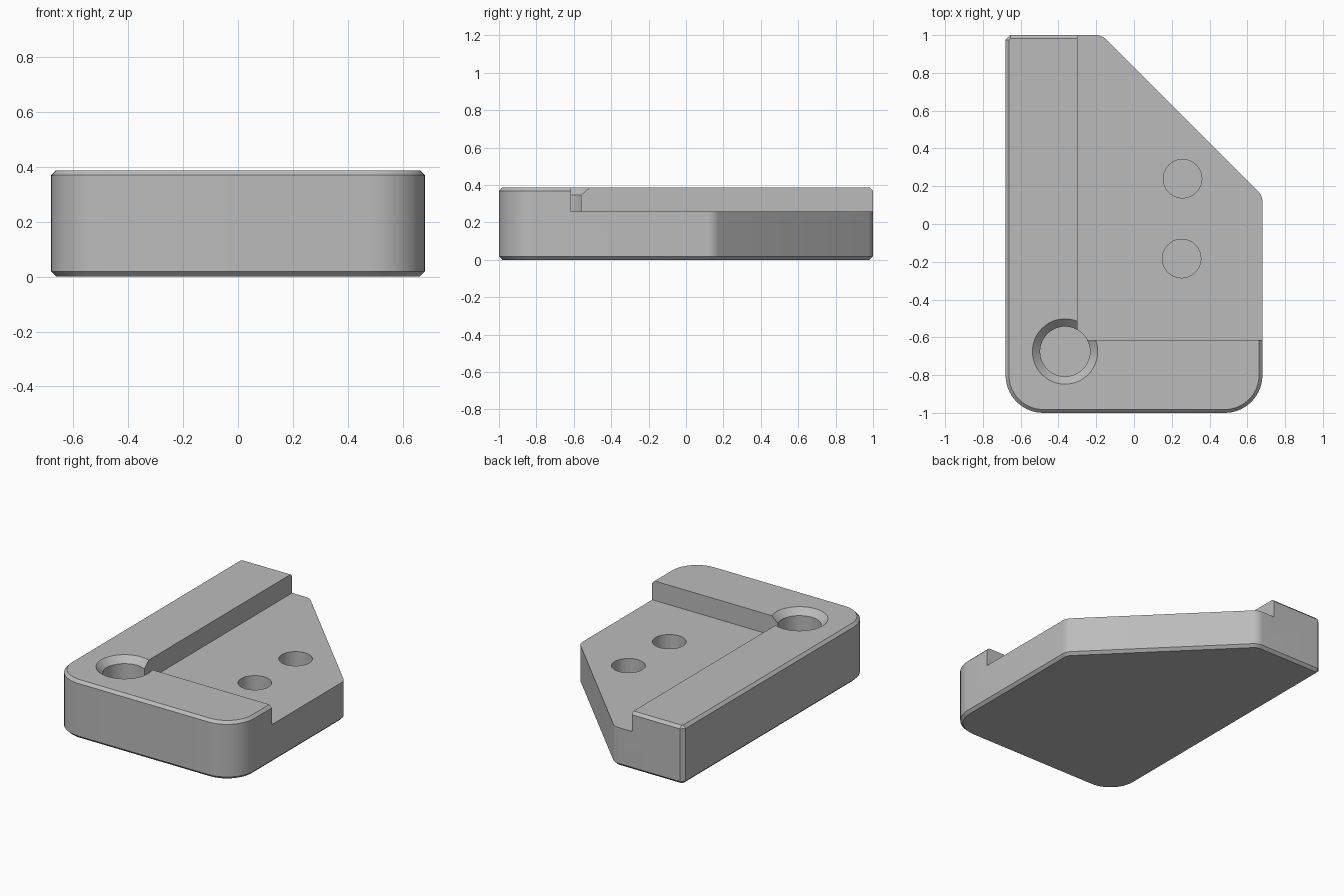
import bpy, bmesh, math
from mathutils import Vector

cube = bpy.data.objects.get("Cube")
if cube:
    bpy.data.objects.remove(cube, do_unlink=True)

HEIGHT, CHAMFER, FLOOR = 0.387, 0.018, 0.257

metal = bpy.data.materials.new("grey metal")
metal.use_nodes = True
grey = (0.5, 0.5, 0.5, 1)
metal.diffuse_color = grey
metal.node_tree.nodes["Principled BSDF"].inputs["Base Color"].default_value = grey

# Outline corners, counter-clockwise: x, y, corner radius, arc steps
CORNERS = [(-0.68, -1, 0.2, 14), (0.68, -1, 0.2, 14), (0.68, 0.15, 0.08, 6),
           (-0.17, 1, 0.08, 6), (-0.68, 1, 0.025, 1)]


def outline(inset):
    """Rounded outline moved inwards by inset."""
    points = []
    for i, (x, y, radius, steps) in enumerate(CORNERS):
        here = Vector((x, y))
        before = Vector(CORNERS[i - 1][:2])
        after = Vector(CORNERS[(i + 1) % len(CORNERS)][:2])
        d1, d2 = (here - before).normalized(), (after - here).normalized()
        n1, n2 = Vector((d1.y, -d1.x)), Vector((d2.y, -d2.x))
        turn = n1.angle(n2)
        centre = here + radius * (d2 - d1).normalized() / math.cos(turn / 2)
        start = math.atan2(n1.y, n1.x)
        for k in range(steps + 1):
            a = start + turn * k / steps
            points.append(centre + (radius - inset) * Vector((math.cos(a), math.sin(a))))
    return points


def circle(x, y, radius, steps=48):
    return [Vector((x + radius * math.cos(math.tau * k / steps),
                    y + radius * math.sin(math.tau * k / steps))) for k in range(steps)]


def loft(name, layers):
    """Closed solid through stacked (points, z) rings."""
    bm = bmesh.new()
    rings = [[bm.verts.new((p.x, p.y, z)) for p in pts] for pts, z in layers]
    for low, high in zip(rings, rings[1:]):
        for k in range(len(low)):
            j = (k + 1) % len(low)
            bm.faces.new((low[k], low[j], high[j], high[k]))
    bm.faces.new(rings[0][::-1])
    bm.faces.new(rings[-1])
    mesh = bpy.data.meshes.new(name)
    bm.to_mesh(mesh)
    bm.free()
    mesh.materials.append(metal)
    obj = bpy.data.objects.new(name, mesh)
    bpy.context.collection.objects.link(obj)
    return obj


def cut(target, cutter):
    cutter.hide_render = True
    mod = target.modifiers.new("cut", "BOOLEAN")
    mod.operation, mod.solver, mod.object = "DIFFERENCE", "EXACT", cutter
    bpy.ops.object.select_all(action="DESELECT")
    bpy.context.view_layer.objects.active = target
    target.select_set(True)
    bpy.ops.object.modifier_apply(modifier=mod.name)
    bpy.data.objects.remove(cutter, do_unlink=True)


# Chamfered plate body
plate = loft("plate", [(outline(CHAMFER), 0), (outline(0), CHAMFER),
                       (outline(0), HEIGHT - CHAMFER), (outline(CHAMFER), HEIGHT)])

# Corner pocket, leaving an L-shaped raised rim
pocket = [Vector(p) for p in ((-0.3, -0.615), (1, -0.615), (1, 1.3), (-0.3, 1.3))]
cut(plate, loft("pocket_cutter", [(pocket, FLOOR), (pocket, 0.6)]))

# Blind hole with countersunk mouth at the inner corner of the rim
hx, hy, bore, mouth = -0.365, -0.675, 0.132, 0.173
slope = mouth - bore
cut(plate, loft("countersink_cutter", [
    (circle(hx, hy, bore), 0.08), (circle(hx, hy, bore), HEIGHT - slope),
    (circle(hx, hy, mouth), HEIGHT), (circle(hx, hy, mouth + 0.1), HEIGHT + 0.1)]))

# Two blind pin holes in the pocket floor
for x, y in ((0.257, 0.24), (0.252, -0.183)):
    pin = circle(x, y, 0.102)
    cut(plate, loft("pin_hole_cutter", [(pin, 0.08), (pin, 0.5)]))

bpy.ops.object.select_all(action="DESELECT")
plate.select_set(True)
bpy.context.view_layer.objects.active = plate
bpy.ops.object.shade_smooth_by_angle(angle=math.radians(30))
